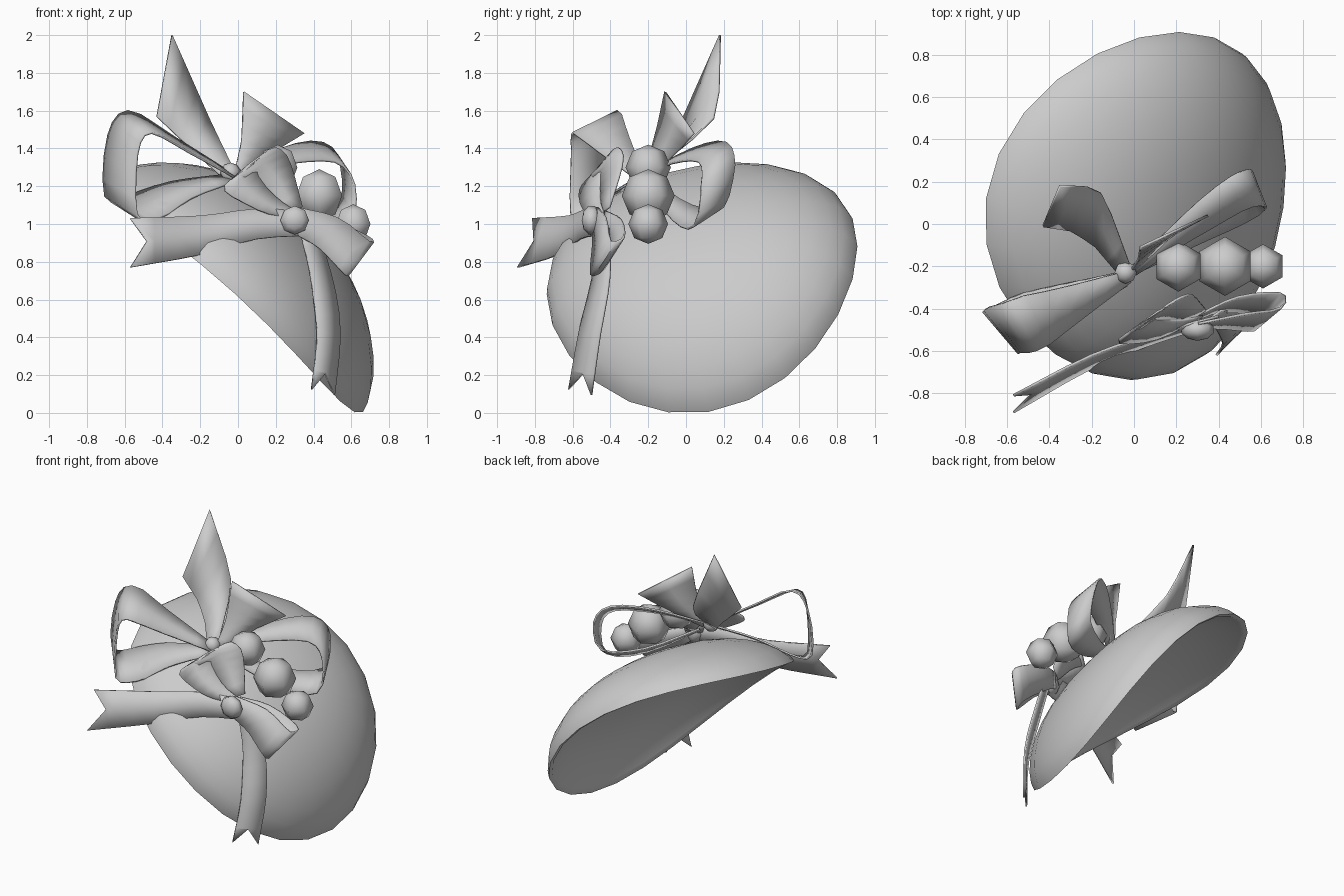
import bpy, bmesh
from math import sin, cos, pi
from mathutils import Vector, Matrix

if "Cube" in bpy.data.objects:
    bpy.data.objects.remove(bpy.data.objects["Cube"])

# One plain grey for the whole model
grey = bpy.data.materials.new("soft grey")
grey.use_nodes = True
grey.diffuse_color = (0.6, 0.6, 0.6, 1)
grey.node_tree.nodes["Principled BSDF"].inputs["Base Color"].default_value = grey.diffuse_color


def finish(name, bm, thickness=0):
    """Turn a bmesh into a smooth shaded object, optionally thickened."""
    bmesh.ops.recalc_face_normals(bm, faces=bm.faces)
    mesh = bpy.data.meshes.new(name)
    bm.to_mesh(mesh)
    bm.free()
    mesh.materials.append(grey)
    obj = bpy.data.objects.new(name, mesh)
    bpy.context.collection.objects.link(obj)
    if thickness:
        solid = obj.modifiers.new("thickness", 'SOLIDIFY')
        solid.thickness = thickness
        solid.offset = 0
    bpy.ops.object.select_all(action='DESELECT')
    obj.select_set(True)
    bpy.context.view_layer.objects.active = obj
    bpy.ops.object.shade_smooth_by_angle(angle=pi / 3)


# Hat: a shallow oval dome with a hollow underside, tilted and bent along its slope
def hat(centre, normal, slope, length, width, height, hollow, sag, segments=24, rings=9):
    n = Vector(normal).normalized()
    u = Vector(slope).normalized()
    v = n.cross(u)

    def place(t, angle, rise):
        a, b = t * cos(angle), t * sin(angle)
        return (Vector(centre) + u * a * length + v * b * width
                + n * (rise - sag * a * a))

    # Profile from the crown out to the rim, then back under to the middle
    spread = [sin(pi / 2 * i / rings) for i in range(1, rings + 1)]
    profile = [(t, height * max(0, 1 - t ** 2.5) ** 0.6) for t in spread]
    profile += [(t * 0.97, hollow * (1 - t ** 4)) for t in reversed(spread)]
    bm = bmesh.new()
    loops = [[bm.verts.new(place(t, 2 * pi * k / segments, rise))
              for k in range(segments)] for t, rise in profile]
    crown = bm.verts.new(place(0, 0, height))
    middle = bm.verts.new(place(0, 0, hollow))
    for k in range(segments):
        j = (k + 1) % segments
        bm.faces.new((crown, loops[0][k], loops[0][j]))
        bm.faces.new((middle, loops[-1][j], loops[-1][k]))
        for p, q in zip(loops, loops[1:]):
            bm.faces.new((p[k], q[k], q[j], p[j]))
    finish("hat_dome", bm)


hat(centre=(0.1, 0.085, 0.755), normal=(0.65, -0.2, 0.716), slope=(0.74, 0, -0.672),
    length=0.92, width=0.84, height=0.33, hollow=0.16, sag=0.18)


# Ribbons: a strip swept along a smooth path, with a width vector that varies
def curve_point(points, s):
    i = min(int(s), len(points) - 2)
    f = s - i
    b, c = points[i], points[i + 1]
    a = points[i - 1] if i else b * 2 - c
    d = points[i + 2] if i + 2 < len(points) else c * 2 - b
    return (b * 2 + (c - a) * f + (a * 2 - b * 5 + c * 4 - d) * f ** 2
            + (b * 3 - a - c * 3 + d) * f ** 3) / 2


def ribbon(name, path, widths, notch=0, steps=3):
    path = [Vector(p) for p in path]
    widths = [Vector(w) for w in widths]
    count = (len(path) - 1) * steps
    bm = bmesh.new()
    rows = []
    for k in range(count + 1):
        p = curve_point(path, k / steps)
        s = k / count * (len(widths) - 1)
        i = min(int(s), len(widths) - 2)
        w = widths[i].lerp(widths[i + 1], s - i) / 2
        middle = p.copy()
        if k == count and notch:
            middle += (path[-2] - path[-1]).normalized() * notch
        rows.append([bm.verts.new(q) for q in (p - w, middle, p + w)])
    for r, q in zip(rows, rows[1:]):
        for i in range(2):
            bm.faces.new((r[i], r[i + 1], q[i + 1], q[i]))
    finish(name, bm, 0.012)


# Rear bow: two loops and two upright tails
ribbon("rear_bow_large_loop",
       [(-.03, -.25, 1.26), (-.3, -.38, 1.42), (-.52, -.48, 1.54), (-.61, -.5, 1.42),
        (-.62, -.51, 1.1), (-.5, -.45, 1.09), (-.3, -.36, 1.18), (-.05, -.26, 1.24)],
       [(.03, -.05, -.03), (.12, -.24, -.12), (.17, -.2, -.09), (.16, -.2, -.12),
        (.04, -.06, -.04)])
ribbon("rear_bow_small_loop",
       [(0, -.22, 1.26), (.25, -.02, 1.36), (.48, .14, 1.38), (.58, .17, 1.26),
        (.56, .12, 1.04), (.33, -.02, 1.06), (.03, -.2, 1.22)],
       [(.02, -.04, -.03), (.06, -.14, -.1), (.07, -.18, -.1), (.06, -.14, -.1),
        (.02, -.04, -.03)])
ribbon("rear_bow_tall_tail",
       [(-.04, -.23, 1.25), (-.2, .04, 1.48), (-.39, .085, 1.785)],
       [(.06, .02, .03), (.09, .21, .16), (.08, .19, .43)])
ribbon("rear_bow_short_tail",
       [(0, -.22, 1.25), (.1, -.11, 1.41), (.19, -.035, 1.59)],
       [(.04, .02, -.02), (.16, .12, -.06), (.32, .15, -.22)])

# Front bow: two loops and two notched tails
ribbon("front_bow_upper_loop",
       [(.3, -.45, 1.04), (.15, -.5, 1.11), (.01, -.5, 1.24), (.1, -.43, 1.33),
        (.2, -.4, 1.25), (.3, -.43, 1.07)],
       [(.05, .03, .03), (.1, .1, .08), (.2, .14, .16), (.18, .14, .14), (.08, .05, .04)])
ribbon("front_bow_lower_loop",
       [(.3, -.48, 1.02), (.48, -.46, .95), (.63, -.45, .82), (.63, -.38, .85),
        (.45, -.38, .96), (.3, -.44, 1.02)],
       [(.01, .02, .14), (.1, .08, .18), (.14, .12, .18), (.1, .08, .14), (.03, .03, .1)])
ribbon("front_bow_side_tail",
       [(.4, -.45, 1), (.1, -.54, 1), (-.2, -.65, .94), (-.57, -.85, .9)],
       [(0, .03, .12), (0, .05, .18), (0, .08, .26)], notch=.1)
ribbon("front_bow_hanging_tail",
       [(.37, -.44, .97), (.44, -.45, .72), (.48, -.51, .42), (.45, -.56, .11)],
       [(.08, .06, .02), (.12, .11, .02), (.12, .12, -.03)], notch=.1)


# Berries and knot buttons: coarse smooth balls
def ball(name, centre, radius, segments, rings, squash=1):
    bm = bmesh.new()
    bmesh.ops.create_uvsphere(bm, u_segments=segments, v_segments=rings, radius=radius)
    if squash != 1:
        bm.transform(Matrix.Rotation(pi / 2, 4, 'X') @ Matrix.Diagonal((1, 1, squash, 1)))
    bm.transform(Matrix.Translation(centre))
    finish(name, bm)


for name, x, z, radius in (("upper", .21, 1.3, .12), ("middle", .43, 1.15, .14),
                           ("lower", .61, 1, .105)):
    ball(name + "_berry", (x, -.2, z), radius, 6, 4)
ball("front_bow_button", (.3, -.5, 1.02), .08, 8, 5, .65)
ball("rear_bow_button", (-.04, -.23, 1.27), .055, 8, 5)
